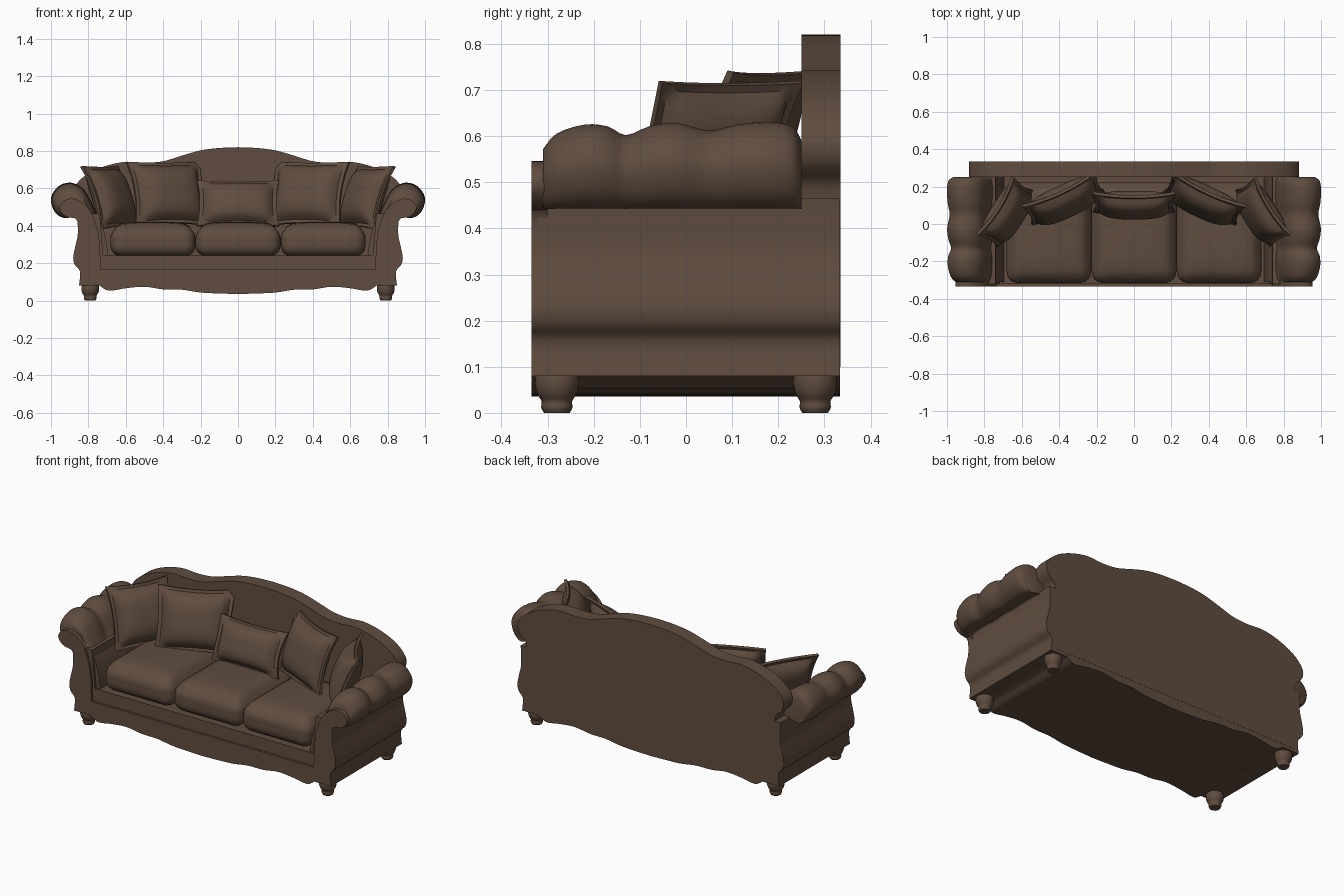
import bpy, bmesh, math
from mathutils import Vector

cube = bpy.data.objects.get("Cube")
if cube:
    bpy.data.objects.remove(cube)

brown = bpy.data.materials.new("brown_upholstery")
brown.use_nodes = True
colour = (0.115, 0.073, 0.049, 1)
brown.diffuse_color = colour
shader = brown.node_tree.nodes["Principled BSDF"]
shader.inputs["Base Color"].default_value = colour
shader.inputs["Roughness"].default_value = 0.8


def finish(name, bm, angle=40):
    bmesh.ops.recalc_face_normals(bm, faces=bm.faces)
    mesh = bpy.data.meshes.new(name)
    bm.to_mesh(mesh)
    bm.free()
    mesh.materials.append(brown)
    obj = bpy.data.objects.new(name, mesh)
    bpy.context.collection.objects.link(obj)
    bpy.ops.object.select_all(action="DESELECT")
    obj.select_set(True)
    bpy.context.view_layer.objects.active = obj
    bpy.ops.object.shade_smooth_by_angle(angle=math.radians(angle))
    return obj


def spline(points, steps=4):
    """Smooth curve through the points."""
    p = [Vector(q) for q in points]
    p = [p[0]] + p + [p[-1]]
    out = []
    for a, b, c, d in zip(p, p[1:], p[2:], p[3:]):
        for i in range(steps):
            t = i / steps
            out.append(0.5 * (2 * b + (c - a) * t + (2 * a - 5 * b + 4 * c - d) * t * t
                              + (3 * b - a - 3 * c + d) * t ** 3))
    return out + [p[-1]]


def loft(name, rings, angle=40):
    """Skin closed rings of equal length and cap both ends."""
    bm = bmesh.new()
    loops = [[bm.verts.new(v) for v in ring] for ring in rings]
    for a, b in zip(loops, loops[1:]):
        for i in range(len(a)):
            j = (i + 1) % len(a)
            bm.faces.new((a[i], a[j], b[j], b[i]))
    bm.faces.new(loops[0])
    bm.faces.new(loops[-1])
    return finish(name, bm, angle)


def slab(name, half, y0, y1):
    """Extrude a symmetric outline given from bottom centre to top centre."""
    outline = list(half) + [Vector((-p[0], p[1])) for p in reversed(half) if abs(p[0]) > 0.001]
    return loft(name, [[(p[0], y, p[1]) for p in outline] for y in (y0, y1)])


def grid_block(cuts):
    bm = bmesh.new()
    bmesh.ops.create_cube(bm, size=2)
    bmesh.ops.subdivide_edges(bm, edges=bm.edges[:], cuts=cuts, use_grid_fill=True)
    return bm


# Shared outlines: scalloped skirt and curved outer side
skirt = spline([(0, 0.035), (0.1, 0.038), (0.2, 0.043), (0.3, 0.058), (0.4, 0.06),
                (0.5, 0.074), (0.6, 0.066), (0.69, 0.053), (0.74, 0.08)])
side = spline([(0.85, 0.08), (0.845, 0.155), (0.872, 0.19), (0.881, 0.23),
               (0.87, 0.29), (0.857, 0.35), (0.858, 0.44)])

# Main body with the seat deck between the sides
slab("body", skirt + side + [(0.86, 0.465), (0.74, 0.465), (0.72, 0.24), (0, 0.24)], -0.322, 0.334)

# Front frame: apron and scrolled arm facings in one piece
scroll = spline([(0.87, 0.44), (0.925, 0.453), (0.955, 0.495), (0.93, 0.535), (0.87, 0.543),
                 (0.80, 0.495), (0.76, 0.41), (0.74, 0.31), (0.735, 0.165)])
slab("front_frame", skirt + side[:-1] + scroll + [(0, 0.165)], -0.335, -0.30)

# Shaped backrest
back_top = spline([(0.82, 0.46), (0.83, 0.5), (0.87, 0.54), (0.88, 0.59), (0.85, 0.64),
                   (0.79, 0.685), (0.7, 0.722), (0.6, 0.742), (0.5, 0.737), (0.4, 0.745),
                   (0.3, 0.775), (0.2, 0.803), (0.1, 0.816), (0, 0.82)])
slab("backrest", [Vector((0, 0.1)), Vector((0.82, 0.1))] + back_top, 0.25, 0.335)

# Rolled arms with three soft bulges
arm_outline = spline([(0.69, 0.2), (0.70, 0.29), (0.72, 0.38), (0.755, 0.46), (0.79, 0.54),
                      (0.83, 0.6), (0.89, 0.63), (0.95, 0.618), (0.99, 0.575), (1.0, 0.53),
                      (0.98, 0.475), (0.935, 0.443), (0.85, 0.44), (0.84, 0.2)])
bulges = spline([(-0.31, 0.69), (-0.28, 0.87), (-0.22, 0.97), (-0.17, 0.95), (-0.13, 0.85),
                 (-0.08, 0.95), (-0.02, 0.99), (0.05, 0.9), (0.11, 0.97), (0.18, 1.0),
                 (0.23, 0.95), (0.25, 0.79)], 3)
for label, s in (("left", 1), ("right", -1)):
    rings = []
    for y, k in bulges:
        ring = []
        for x, z in arm_outline:
            if z > 0.44:
                blend = min(1, (z - 0.44) / 0.05) if x < 0.85 else 1
                f = 1 + (k - 1) * blend
                x, z = 0.85 + (x - 0.85) * f, 0.44 + (z - 0.44) * f
            ring.append((s * x, y, z))
        rings.append(ring)
    loft(label + "_arm", rings, 50)


# Seat cushions: rounded blocks with crowned tops
def seat_cushion(name, x):
    half, r = Vector((0.227, 0.27, 0.078)), 0.06
    bm = grid_block(15)
    for v in bm.verts:
        u, w, h = v.co
        p = Vector((u * half.x, w * half.y, h * half.z))
        core = Vector([max(-(b - r), min(b - r, a)) for a, b in zip(p, half)])
        gap = p - core
        p = core + gap.normalized() * r if gap.length > 0 else p
        if h > 0:
            p.z += 0.03 * h * (1 - u ** 4) * (1 - w ** 4)
        v.co = p + Vector((x, -0.045, 0.314))
    finish(name, bm, 60)


for label, x in (("right", -0.455), ("middle", 0), ("left", 0.455)):
    seat_cushion(label + "_seat_cushion", x)


# Throw pillows: puffed centre inside a thin flange with drawn-out corners
def pillow(name, width, height, thick, place, lean, yaw):
    bm = grid_block(19)
    for v in bm.verts:
        u, d, w = v.co
        a, b = min(1, abs(u) / 0.88), min(1, abs(w) / 0.86)
        puff = math.sqrt((1 - a ** 3) * (1 - b ** 3))
        v.co = (u * width / 2 * (1 - 0.07 * (1 - w * w)),
                d * (0.008 + thick / 2 * puff) + 0.02 * (u * w) ** 2,
                w * height / 2 * (1 - 0.07 * (1 - u * u)))
    obj = finish(name, bm, 35)
    obj.location = place
    obj.rotation_euler = (math.radians(-lean), 0, math.radians(yaw))


pillow("lumbar_pillow", 0.44, 0.26, 0.11, (0, 0.10, 0.525), 22, 0)
for label, s in (("right", -1), ("left", 1)):
    pillow(label + "_inner_pillow", 0.43, 0.36, 0.13, (s * 0.37, 0.12, 0.575), 18, -s * 25)
    pillow(label + "_outer_pillow", 0.36, 0.36, 0.13, (s * 0.675, 0.055, 0.555), 20, -s * 58)

# Turned feet
foot_profile = spline([(0.028, 0), (0.034, 0.012), (0.033, 0.025), (0.043, 0.042),
                       (0.048, 0.065), (0.045, 0.09)], 3)
turn = [math.tau * i / 24 for i in range(24)]
for end, y in (("front", -0.28), ("back", 0.28)):
    for label, x in (("left", 0.79), ("right", -0.79)):
        loft(f"{end}_{label}_foot",
             [[(x + r * math.cos(t), y + r * math.sin(t), z) for t in turn] for r, z in foot_profile])
